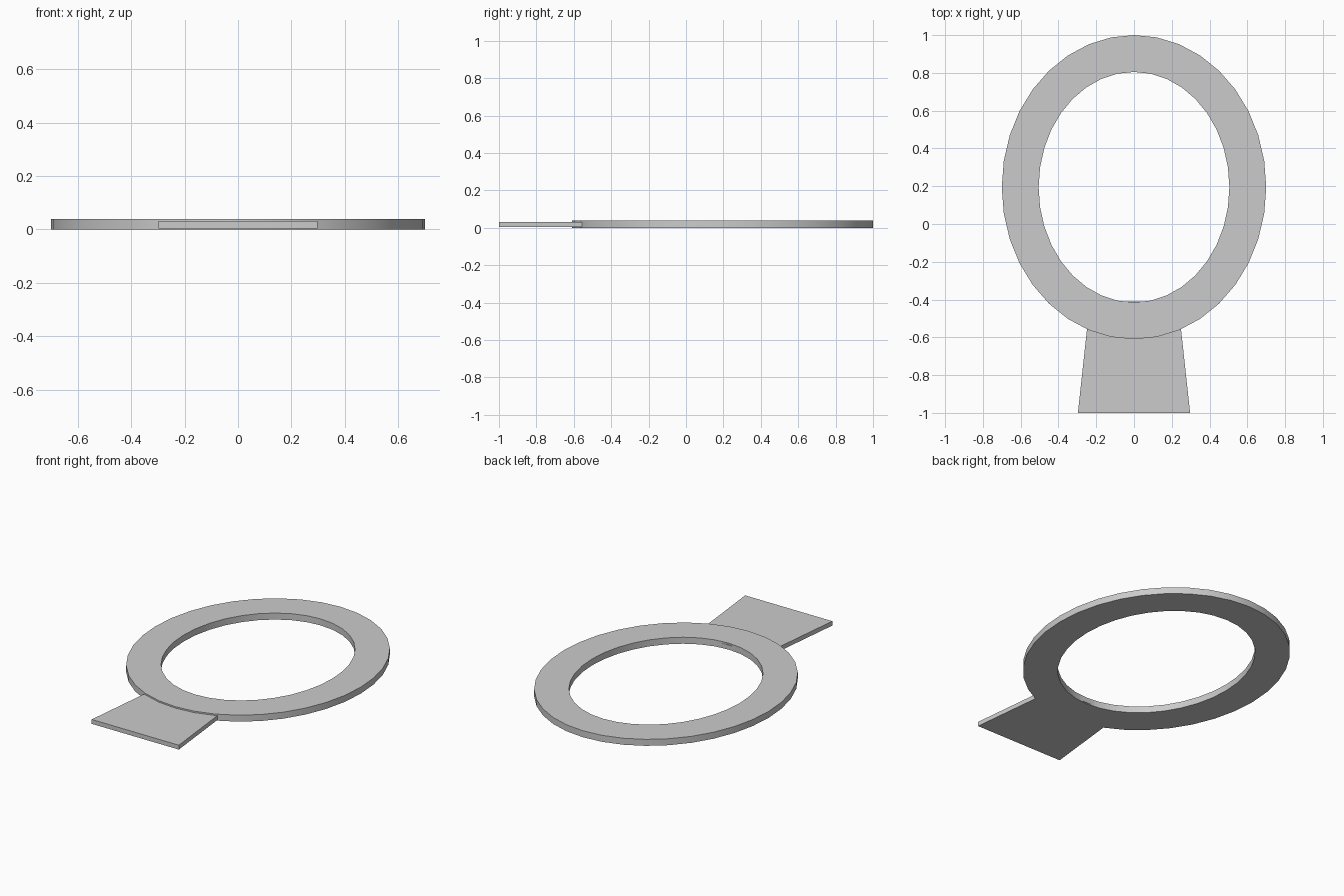
import bpy, bmesh, math

if "Cube" in bpy.data.objects:
    bpy.data.objects.remove(bpy.data.objects["Cube"])

SEG = 36


def make_object(name, bm):
    bmesh.ops.recalc_face_normals(bm, faces=bm.faces)
    mesh = bpy.data.meshes.new(name)
    bm.to_mesh(mesh)
    bm.free()
    obj = bpy.data.objects.new(name, mesh)
    bpy.context.collection.objects.link(obj)
    return obj


def ellipse(bm, rx, ry, cy, z):
    angles = [2 * math.pi * i / SEG for i in range(SEG)]
    return [bm.verts.new((rx * math.sin(a), cy + ry * math.cos(a), z)) for a in angles]


# Flat oval ring: four loops bridged around a rectangular section
bm = bmesh.new()
section = [(0.70, 0.805, 0), (0.70, 0.805, 0.04), (0.505, 0.61, 0.04), (0.505, 0.61, 0)]
loops = [ellipse(bm, rx, ry, 0.195, z) for rx, ry, z in section]
for k in range(4):
    a, b = loops[k], loops[(k + 1) % 4]
    for i in range(SEG):
        j = (i + 1) % SEG
        bm.faces.new((a[i], a[j], b[j], b[i]))
ring = make_object("oval_ring", bm)
bpy.context.view_layer.objects.active = ring
ring.select_set(True)
bpy.ops.object.shade_smooth_by_angle(angle=math.radians(30))

# Tapered handle plate, its inner end buried in the ring
bm = bmesh.new()
outline = [(-0.297, -1), (0.297, -1), (0.233, -0.41), (-0.233, -0.41)]
base = bm.faces.new([bm.verts.new((x, y, 0.004)) for x, y in outline])
top = bmesh.ops.extrude_face_region(bm, geom=[base], use_keep_orig=True)
bmesh.ops.translate(bm, vec=(0, 0, 0.027),
                    verts=[g for g in top["geom"] if isinstance(g, bmesh.types.BMVert)])
make_object("handle", bm)
